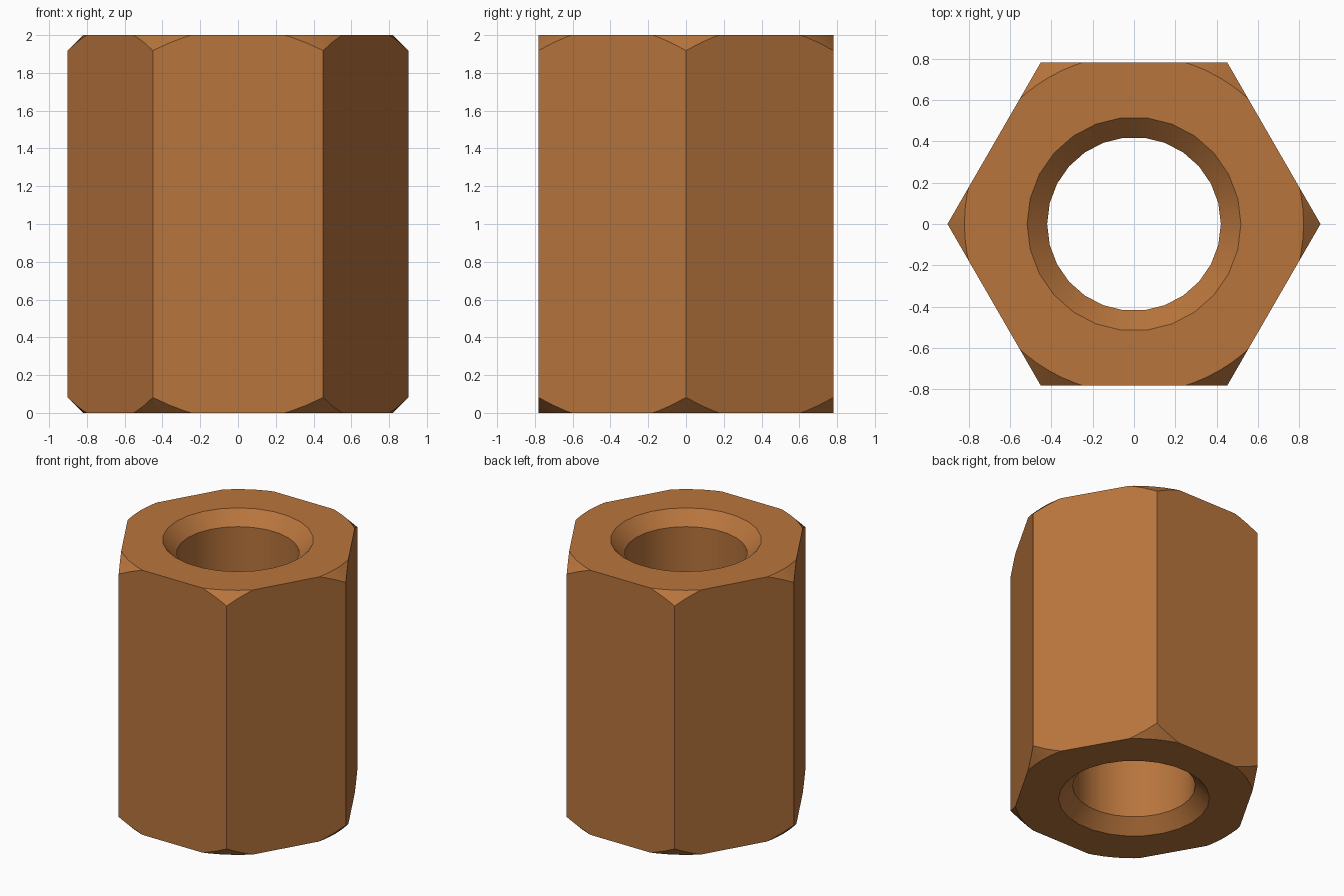
import bpy
import bmesh
import math

if "Cube" in bpy.data.objects:
    bpy.data.objects.remove(bpy.data.objects["Cube"], do_unlink=True)

HEIGHT = 2.0
HEX_R = 0.902       # corner radius of the hexagon
RIM_R = 0.82        # where the outer chamfer meets the end faces
BORE_R = 0.42       # threaded hole radius
MOUTH_R = 0.517     # countersink radius at the end faces

copper = bpy.data.materials.new("copper brown")
copper.use_nodes = True
colour = (0.479, 0.178, 0.046, 1.0)
copper.diffuse_color = colour
copper.node_tree.nodes["Principled BSDF"].inputs["Base Color"].default_value = colour


def lathe(name, profile, sides):
    """Stack regular rings from (radius, z) pairs into a capped solid."""
    bm = bmesh.new()
    rings = []
    for r, z in profile:
        rings.append([bm.verts.new((r * math.cos(math.tau * i / sides),
                                    r * math.sin(math.tau * i / sides), z))
                      for i in range(sides)])
    for low, high in zip(rings, rings[1:]):
        for i in range(sides):
            j = (i + 1) % sides
            bm.faces.new((low[i], low[j], high[j], high[i]))
    bm.faces.new(rings[0][::-1])
    bm.faces.new(rings[-1])
    mesh = bpy.data.meshes.new(name)
    bm.to_mesh(mesh)
    bm.free()
    mesh.materials.append(copper)
    obj = bpy.data.objects.new(name, mesh)
    bpy.context.collection.objects.link(obj)
    return obj


def cut(target, cutter, operation):
    """Apply an exact boolean and discard the cutter."""
    cutter.hide_render = True
    mod = target.modifiers.new(operation.lower(), 'BOOLEAN')
    mod.operation = operation
    mod.solver = 'EXACT'
    mod.object = cutter
    bpy.context.view_layer.objects.active = target
    bpy.ops.object.modifier_apply(modifier=mod.name)
    bpy.data.objects.remove(cutter, do_unlink=True)


# Hexagonal body, oversized in height so the barrel defines both ends
nut = lathe("hex_coupling_nut", [(HEX_R, -0.2), (HEX_R, HEIGHT + 0.2)], 6)

# 45 degree conical chamfers that trim the six corners at each end
c = 0.3
barrel = lathe("chamfer_barrel", [(RIM_R, 0), (RIM_R + c, c),
                                  (RIM_R + c, HEIGHT - c), (RIM_R, HEIGHT)], 72)
cut(nut, barrel, 'INTERSECT')

# Through hole with a 45 degree countersink at each end
d = MOUTH_R - BORE_R
e = 0.1             # overshoot past the end faces
bore = lathe("bore_cutter", [(MOUTH_R + e, -e), (BORE_R, d),
                             (BORE_R, HEIGHT - d), (MOUTH_R + e, HEIGHT + e)], 26)
cut(nut, bore, 'DIFFERENCE')

# Smooth the round surfaces, keep the hexagon and chamfer edges crisp
bpy.ops.object.select_all(action='DESELECT')
nut.select_set(True)
bpy.context.view_layer.objects.active = nut
bpy.ops.object.shade_smooth_by_angle(angle=math.radians(30))
